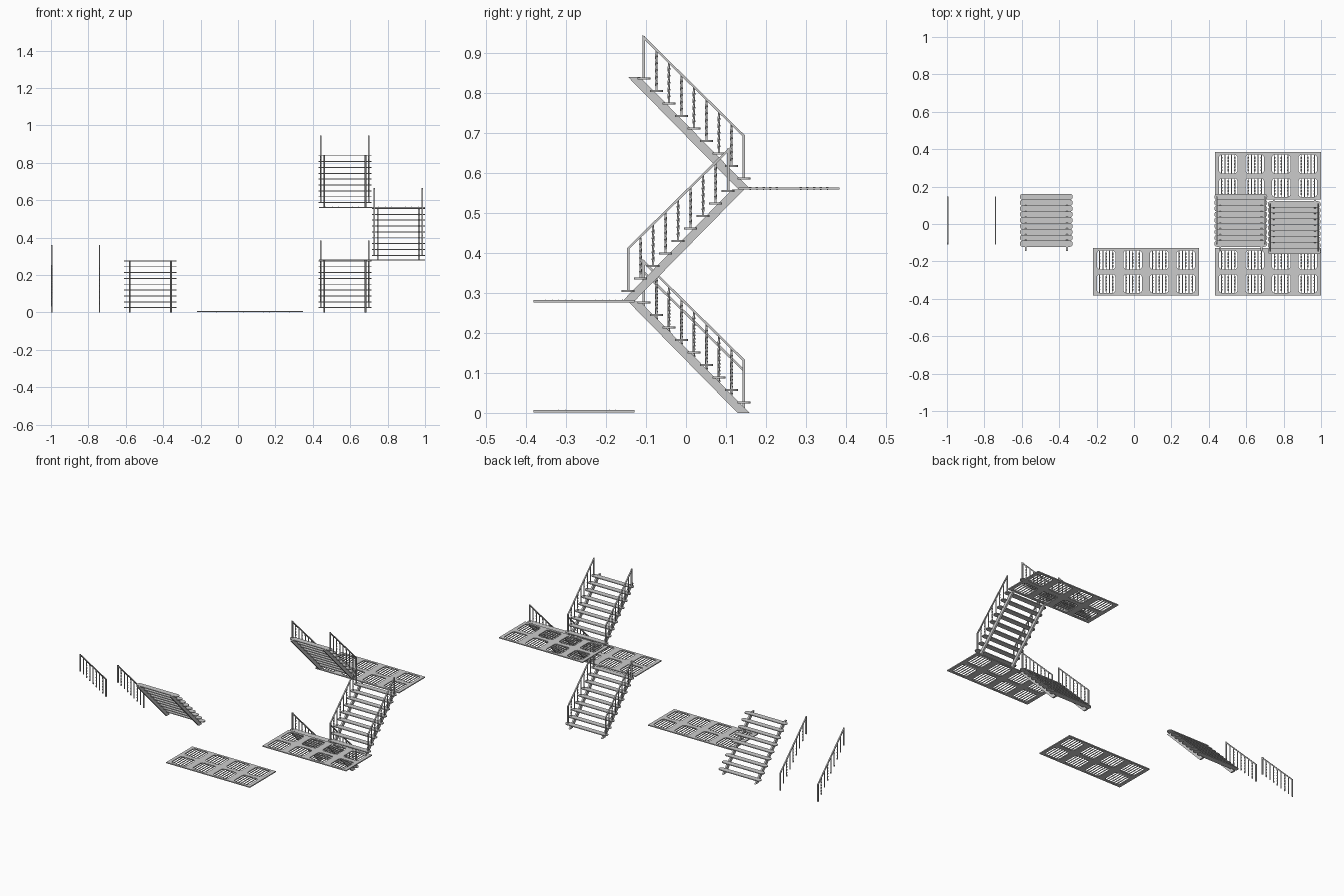
import bpy, bmesh, math
from mathutils import Vector, Matrix

if "Cube" in bpy.data.objects:
    bpy.data.objects.remove(bpy.data.objects["Cube"])

STEPS, PITCH = 9, 0.0313
Y0, Z0 = 0.145, 0.0255          # centre of the lowest tread
RISE = 0.281                    # height of one flight


def box(bm, size, loc):
    bmesh.ops.create_cube(bm, size=1, matrix=Matrix.Translation(loc) @ Matrix.Diagonal((*size, 1)))


def prism(bm, pts, offset):
    """Closed outline swept along an offset vector."""
    a = [bm.verts.new(p) for p in pts]
    b = [bm.verts.new(Vector(p) + Vector(offset)) for p in pts]
    n = len(a)
    bm.faces.new(a[::-1])
    bm.faces.new(b)
    for i in range(n):
        bm.faces.new((a[i], a[(i + 1) % n], b[(i + 1) % n], b[i]))


def twisted_bar(bm, matrix, length, r, rings=13):
    """Twisted square bar along the local z axis."""
    prev = None
    for k in range(rings):
        ang = math.pi / 4 * (k if 0 < k < rings - 1 else 1)
        ring = [bm.verts.new(matrix @ Vector((r * math.cos(ang + q * math.pi / 2),
                                              r * math.sin(ang + q * math.pi / 2),
                                              length * k / (rings - 1)))) for q in range(4)]
        if prev:
            for q in range(4):
                bm.faces.new((prev[q], prev[(q + 1) % 4], ring[(q + 1) % 4], ring[q]))
        prev = ring


def mesh_from(bm, name):
    bmesh.ops.recalc_face_normals(bm, faces=bm.faces[:])
    me = bpy.data.meshes.new(name)
    bm.to_mesh(me)
    bm.free()
    return me


def place(me, name, loc, turn=0.0):
    ob = bpy.data.objects.new(name, me)
    ob.location = loc
    ob.rotation_euler.z = turn
    bpy.context.collection.objects.link(ob)


def rounded(cx, cy, w, h, r, n=5):
    """Rounded rectangle outline."""
    pts = []
    for q, (sx, sy) in enumerate(((1, 1), (-1, 1), (-1, -1), (1, -1))):
        for i in range(n + 1):
            a = math.pi / 2 * (q + i / n)
            pts.append((cx + sx * (w / 2 - r) + r * math.cos(a),
                        cy + sy * (h / 2 - r) + r * math.sin(a)))
    return pts


# Stairs: two stringers and round-ended treads
def stairs_mesh():
    bm = bmesh.new()
    for s in (-1, 1):
        x = s * 0.11 - 0.005
        prism(bm, [(x, 0.129, 0), (x, 0.159, 0), (x, -0.115, 0.279), (x, -0.145, 0.279)],
              (0.010, 0, 0))
    for i in range(STEPS):
        y, z = Y0 - i * PITCH, Z0 + i * PITCH
        outline = rounded(0, y, 0.283, 0.033, 0.016)
        prism(bm, [(px, py, z - 0.0025) for px, py in outline], (0, 0, 0.005))
    return mesh_from(bm, "stairs")


# Railing: two end posts, twisted balusters and a sloping handrail
def railing_mesh():
    bm = bmesh.new()
    for i in range(STEPS):
        y, z = Y0 - i * PITCH, i * PITCH
        if i in (0, STEPS - 1):
            box(bm, (0.007, 0.006, 0.106), (0, y, z + 0.053))
        else:
            twisted_bar(bm, Matrix.Translation((0, y, z)), 0.103, 0.0036)
    y1, d = Y0 - (STEPS - 1) * PITCH, (STEPS - 1) * PITCH
    prism(bm, [(-0.0035, Y0 + 0.003, 0.099), (-0.0035, Y0 + 0.003, 0.107),
               (-0.0035, y1 - 0.003, d + 0.109), (-0.0035, y1 - 0.003, d + 0.101)],
          (0.007, 0, 0))
    return mesh_from(bm, "railing")


# Landing: plate with eight rounded openings
W, D = 0.567, 0.253
CELLS = [((i - 1.5) * W / 4, (j - 0.5) * D / 2) for i in range(4) for j in range(2)]


def plate_mesh():
    cu = bpy.data.curves.new("plate_outline", 'CURVE')
    cu.dimensions, cu.fill_mode, cu.extrude = '2D', 'BOTH', 0.003
    loops = [[(-W / 2, -D / 2), (W / 2, -D / 2), (W / 2, D / 2), (-W / 2, D / 2)]]
    loops += [rounded(x, y, 0.1, 0.1, 0.018) for x, y in CELLS]
    for pts in loops:
        sp = cu.splines.new('POLY')
        sp.points.add(len(pts) - 1)
        for p, (x, y) in zip(sp.points, pts):
            p.co = (x, y, 0, 1)
        sp.use_cyclic_u = True
    helper = bpy.data.objects.new("plate_outline", cu)
    bpy.context.collection.objects.link(helper)
    bpy.context.view_layer.update()
    dg = bpy.context.evaluated_depsgraph_get()
    me = bpy.data.meshes.new_from_object(helper.evaluated_get(dg))
    bpy.data.objects.remove(helper)
    for p in me.polygons:
        p.use_smooth = False
    return me


# Twisted grating bars across each opening
def grating_mesh():
    bm = bmesh.new()
    for x, y in CELLS:
        for k in range(-2, 3):
            m = Matrix.Translation((x + k * 0.0175, y + 0.05, 0)) @ Matrix.Rotation(math.pi / 2, 4, 'X')
            twisted_bar(bm, m, 0.1, 0.0034)
    return mesh_from(bm, "grating")


stairs, railing = stairs_mesh(), railing_mesh()
plate, grating = plate_mesh(), grating_mesh()


def flight(name, x, z, turn):
    place(stairs, name + "_stairs", (x, 0, z), turn)
    for side, s in (("left", -1), ("right", 1)):
        place(railing, f"{name}_railing_{side}", (x + s * 0.128, 0, z + Z0), turn)


def landing(name, x, y, z):
    place(plate, name + "_plate", (x, y, z))
    place(grating, name + "_grating", (x, y, z))


# Separate kit pieces
place(railing, "loose_railing_left", (-0.9965, 0, 0))
place(railing, "loose_railing_right", (-0.7405, 0, 0))
place(stairs, "loose_stairs", (-0.469, 0, 0))
landing("loose_landing", 0.064, -0.2555, 0.0045)

# Assembled staircase
flight("lower", 0.571, 0, 0)
landing("lower_landing", 0.7165, -0.2555, RISE - 0.001)
flight("middle", 0.857, RISE - 0.001, math.pi)
landing("upper_landing", 0.7165, 0.2575, 2 * RISE)
flight("upper", 0.571, 2 * RISE, 0)
